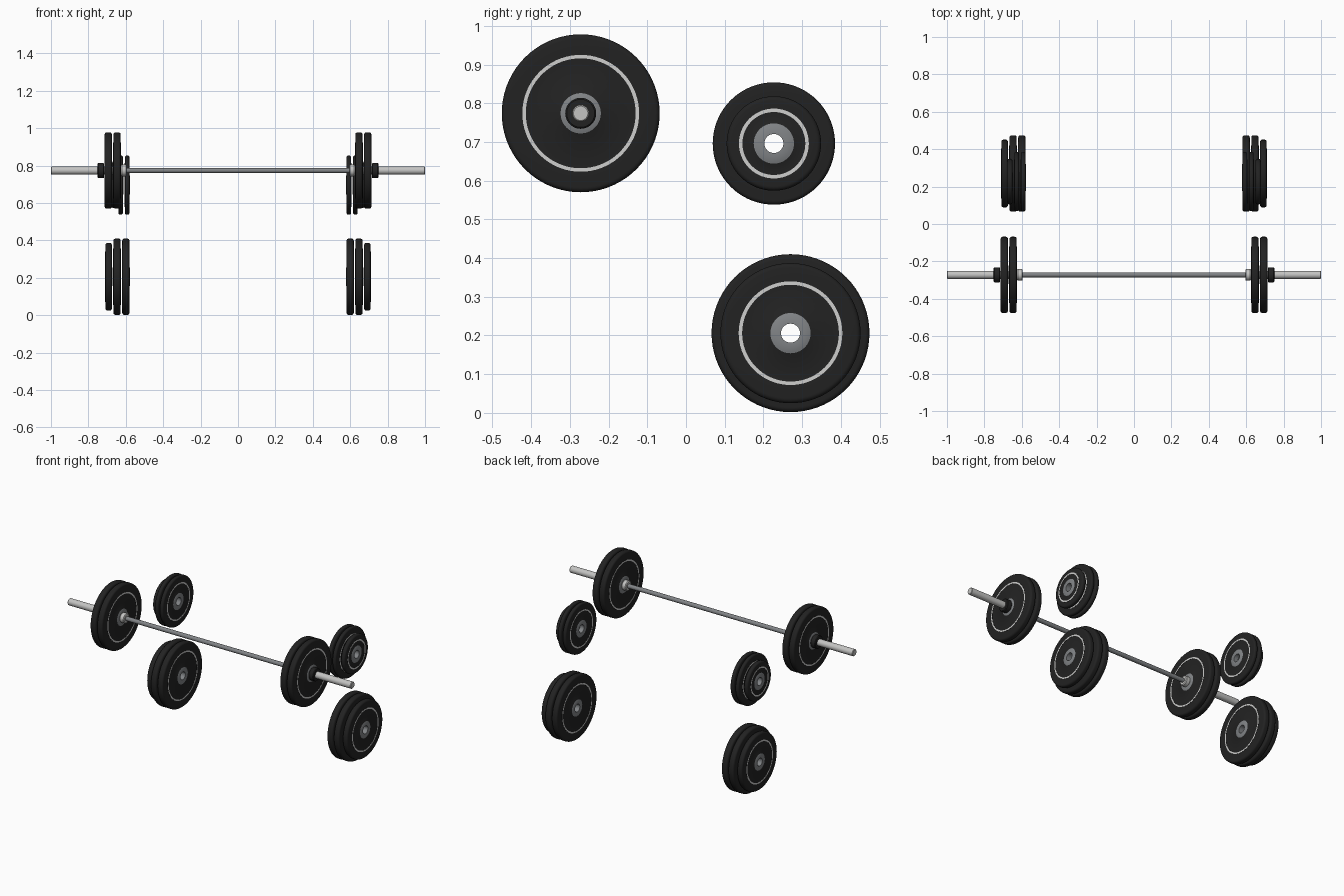
import bpy, bmesh, math

if "Cube" in bpy.data.objects:
    bpy.data.objects.remove(bpy.data.objects["Cube"])

def material(name, rgb):
    m = bpy.data.materials.new(name)
    m.diffuse_color = (*rgb, 1)
    m.use_nodes = True
    m.node_tree.nodes["Principled BSDF"].inputs["Base Color"].default_value = m.diffuse_color
    return m

RUBBER = material("black rubber", (0.016, 0.016, 0.016))
STEEL = material("grey steel", (0.22, 0.23, 0.24))
SILVER = material("bright silver", (0.55, 0.55, 0.54))
RING = material("pale ring paint", (0.62, 0.62, 0.61))

def lathe(name, profile, mats, loc, segments=72, closed=False):
    """Spin (x, radius, material) points about the x axis."""
    bm = bmesh.new()
    rows = []
    for x, r, _ in profile:
        if r == 0:
            rows.append([bm.verts.new((x, 0, 0))] * segments)
        else:
            rows.append([bm.verts.new((x, r * math.cos(a), r * math.sin(a)))
                         for a in (2 * math.pi * i / segments for i in range(segments))])
    n = len(profile)
    for k in range(n if closed else n - 1):
        a, b = rows[k], rows[(k + 1) % n]
        for i in range(segments):
            j = (i + 1) % segments
            quad = list(dict.fromkeys((a[i], a[j], b[j], b[i])))
            bm.faces.new(quad).material_index = profile[k][2]
    bmesh.ops.recalc_face_normals(bm, faces=bm.faces)
    me = bpy.data.meshes.new(name)
    bm.to_mesh(me)
    bm.free()
    for m in mats:
        me.materials.append(m)
    ob = bpy.data.objects.new(name, me)
    ob.location = loc
    bpy.context.collection.objects.link(ob)
    return ob

def plate(name, x0, x1, radius, y, z):
    """Weight plate with rounded rim, painted ring and steel hub on both faces."""
    h = (x1 - x0) / 2
    f = h - 0.002                      # face level, hub stands proud of it
    ro, ri = radius * 0.74, radius * 0.74 - 0.009
    b = min(0.012, f * 0.8)            # rim rounding
    half = [(h, 0.0245, 1), (h, 0.049, 1), (f, 0.052, 0), (f, ri, 0),
            (f + 0.001, ri, 2), (f + 0.001, ro, 0), (f, ro, 0)]
    for i in range(6):
        a = math.radians(18 * i)
        half.append((f - b + b * math.cos(a), radius - b + b * math.sin(a), 0))
    # the other half mirrored; segment materials shift by one point
    other = []
    for i in range(len(half) - 1, -1, -1):
        other.append((-half[i][0], half[i][1], half[i - 1][2] if i else 1))
    lathe(name, half + other, (RUBBER, STEEL, RING), ((x0 + x1) / 2, y, z), closed=True)

# Stacks: name, y, z, list of (inner x, outer x, radius)
STACKS = [
    ("barbell_plate", -0.272, 0.774, [(0.625, 0.668, 0.204), (0.672, 0.715, 0.204)]),
    ("lower_stored_plate", 0.270, 0.206, [(0.578, 0.621, 0.204), (0.625, 0.668, 0.204),
                                          (0.672, 0.711, 0.181)]),
    ("upper_stored_plate", 0.227, 0.696, [(0.578, 0.607, 0.158), (0.613, 0.642, 0.158),
                                          (0.648, 0.680, 0.122)]),
]
BY, BZ = -0.272, 0.774

for s, side in ((1, "right"), (-1, "left")):
    for name, y, z, plates in STACKS:
        for i, (a, b, r) in enumerate(plates):
            plate(f"{side}_{name}_{i + 1}", s * a if s > 0 else -b, s * b if s > 0 else -a, r, y, z)
    # sleeve with shoulder flange and chamfered end
    sleeve = [(0.595, 0, 0), (0.595, 0.026, 0), (0.599, 0.031, 0), (0.621, 0.031, 0),
              (0.625, 0.028, 0), (0.625, 0.0215, 0), (0.997, 0.0215, 0),
              (1.0, 0.0185, 0), (1.0, 0, 0)]
    lathe(f"{side}_sleeve", [(s * x, r, m) for x, r, m in sleeve], (SILVER,), (0, BY, BZ), 48)
    # locking collar
    collar = [(0.716, 0.0215, 0), (0.716, 0.037, 0), (0.719, 0.040, 0), (0.746, 0.040, 0),
              (0.750, 0.036, 0), (0.750, 0.0215, 0)]
    lathe(f"{side}_collar", [(s * x, r, m) for x, r, m in collar], (RUBBER,), (0, BY, BZ), 48, True)

# grip shaft
lathe("bar_shaft", [(-0.6, 0, 0), (-0.6, 0.0135, 0), (0.6, 0.0135, 0), (0.6, 0, 0)],
      (STEEL,), (0, BY, BZ), 32)

# smooth curved surfaces, keep hard edges
for ob in bpy.context.collection.objects:
    ob.select_set(True)
    bpy.context.view_layer.objects.active = ob
bpy.ops.object.shade_smooth_by_angle(angle=math.radians(35))
